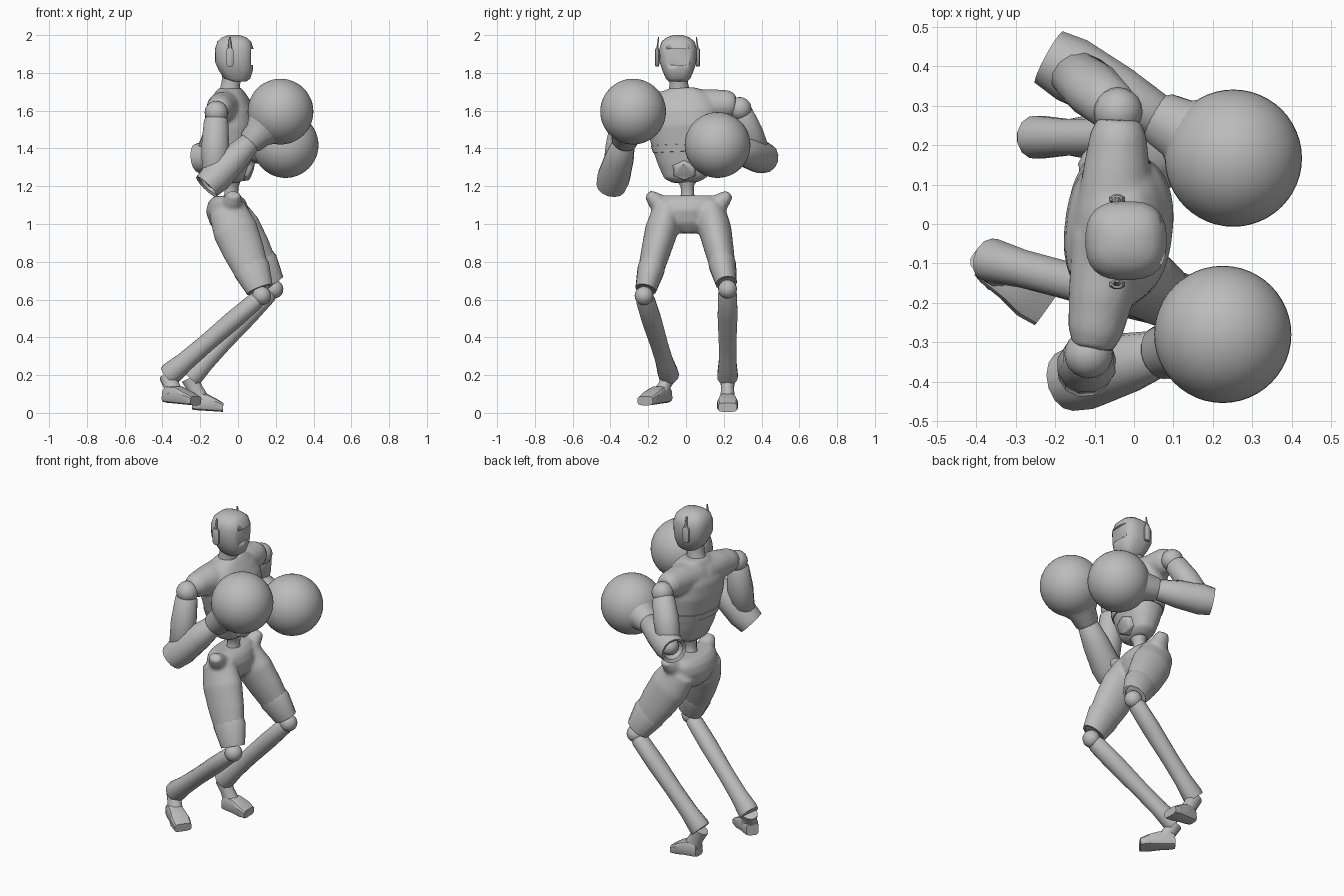
import bpy, bmesh
from math import cos, sin, pi, copysign
from mathutils import Vector

cube = bpy.data.objects.get("Cube")
if cube:
    bpy.data.objects.remove(cube)

grey = bpy.data.materials.new("plain grey")
grey.use_nodes = True
tone = (0.5, 0.5, 0.5, 1)
grey.diffuse_color = tone
grey.node_tree.nodes["Principled BSDF"].inputs["Base Color"].default_value = tone


def finish(name, bm, angle=0.7):
    bmesh.ops.recalc_face_normals(bm, faces=bm.faces)
    mesh = bpy.data.meshes.new(name)
    bm.to_mesh(mesh)
    bm.free()
    obj = bpy.data.objects.new(name, mesh)
    bpy.context.collection.objects.link(obj)
    mesh.materials.append(grey)
    bpy.ops.object.select_all(action='DESELECT')
    obj.select_set(True)
    bpy.context.view_layer.objects.active = obj
    bpy.ops.object.shade_smooth_by_angle(angle=angle)
    return obj


def add_loft(bm, start, end, rings, front=(1, 0, 0), sides=16, square=1.0):
    """Rings are (position along axis, half width, half depth, forward shift)."""
    start, axis = Vector(start), Vector(end) - Vector(start)
    d = axis.normalized()
    f = Vector(front)
    f = (f - d * f.dot(d)).normalized()
    side = d.cross(f)
    loops = []
    for t, w, h, *shift in rings:
        c = start + axis * t + f * (shift[0] if shift else 0)
        loop = []
        for i in range(sides):
            a = 2 * pi * (i + 0.5) / sides
            u, v = (copysign(abs(k) ** square, k) for k in (cos(a), sin(a)))
            loop.append(bm.verts.new(c + side * u * w + f * v * h))
        loops.append(loop)
    for a, b in zip(loops, loops[1:]):
        for i in range(sides):
            j = (i + 1) % sides
            bm.faces.new((a[i], a[j], b[j], b[i]))
    bm.faces.new(loops[0])
    bm.faces.new(loops[-1])


def loft(name, start, end, rings, angle=0.7, **options):
    bm = bmesh.new()
    add_loft(bm, start, end, rings, **options)
    return finish(name, bm, angle)


def ball(name, centre, radius, segments=32):
    bm = bmesh.new()
    bmesh.ops.create_uvsphere(bm, u_segments=segments, v_segments=segments // 2, radius=radius)
    bmesh.ops.translate(bm, vec=centre, verts=bm.verts)
    return finish(name, bm)


def box(name, centre, size):
    bm = bmesh.new()
    bmesh.ops.create_cube(bm, size=1)
    bmesh.ops.scale(bm, vec=size, verts=bm.verts)
    bmesh.ops.translate(bm, vec=centre, verts=bm.verts)
    return finish(name, bm)


def fuse(obj, voxel, rounds):
    """Blend overlapping volumes into one skin."""
    remesh = obj.modifiers.new("Fuse", 'REMESH')
    remesh.mode = 'VOXEL'
    remesh.voxel_size = voxel
    remesh.use_smooth_shade = True
    smooth = obj.modifiers.new("Soften", 'SMOOTH')
    smooth.iterations = rounds


# Head with a recessed visor
head = loft("head", (-0.02, -0.042, 1.755), (-0.02, -0.042, 2.0), [
    (0, .05, .045, .02), (.06, .065, .07, .015), (.25, .085, .092, .008), (.42, .098, .102, 0),
    (.7, .1, .103, 0), (.86, .088, .09, 0), (.95, .06, .066, 0), (1, .025, .03, 0)],
    sides=28, square=.75)
visor_cutter = box("visor_cutter", (.115, -.042, 1.885), (.09, .15, .085))
visor_cutter.hide_render = True
visor_cutter.hide_viewport = True
visor = head.modifiers.new("Visor", 'BOOLEAN')
visor.object = visor_cutter
visor.solver = 'EXACT'
loft("neck", (-.05, -.035, 1.66), (-.03, -.04, 1.8), [
    (0, .07, .075), (.3, .056, .055), (.6, .05, .05), (1, .05, .055)])

# Ear pods and antennas
for label, side in (("left", 1), ("right", -1)):
    y = -.045 + side * .108
    loft(label + "_ear", (-.043, y, 1.835), (-.043, y, 1.93), [
        (0, .01, .014), (.12, .013, .022), (.88, .013, .022), (1, .01, .014)], sides=8)
    loft(label + "_antenna", (-.043, y, 1.92), (-.043, y - side * .008, 1.99),
         [(0, .007, .012), (1, .003, .005)], sides=6)

# Chest and shoulder yoke blended together
facing = (1, -.11, 0)
base, top = (-.03, 0, 1.22), (-.045, -.02, 1.72)
bm = bmesh.new()
add_loft(bm, base, top, [
    (0, .07, .045), (.05, .115, .075), (.2, .145, .1), (.4, .175, .122), (.6, .195, .138),
    (.76, .195, .13), (.88, .17, .1), (.96, .12, .075), (1, .07, .06)],
    front=facing, sides=32, square=.85)
add_loft(bm, (-.05, .02, 1.625), (-.038, .265, 1.635),
         [(0, .09, .1), (.5, .085, .085), (.85, .075, .072), (1, .055, .055)])
add_loft(bm, (-.06, -.04, 1.62), (-.105, -.315, 1.61),
         [(0, .09, .1), (.5, .085, .085), (.85, .07, .07), (1, .05, .052)])
fuse(finish("chest", bm), .011, 4)
loft("rib_band", base, top, [
    (.32, .15, .1), (.325, .168, .119), (.4, .178, .126), (.405, .16, .11)],
    front=facing, sides=32, square=.85)
loft("belly_plate", (.045, -.008, 1.285), (.074, -.011, 1.275), [
    (0, .07, .06), (.8, .06, .05), (1, .05, .042)], front=(0, 0, 1), sides=6)
loft("spine", (-.04, .01, 1.09), (-.03, .005, 1.25),
     [(0, .06, .055), (.45, .034, .036), (.7, .036, .038), (1, .07, .05)])

# Hips, with both thighs blended in
knees = {"left": Vector((.19, .22, .655)), "right": Vector((.125, -.222, .62))}
ankles = {"left": Vector((-.255, .22, .185)), "right": Vector((-.37, -.09, .195))}
bm = bmesh.new()
add_loft(bm, (-.05, .015, .95), (-.06, .015, 1.15), [
    (0, .05, .05), (.25, .13, .095), (.6, .18, .115), (.85, .18, .1), (1, .15, .07)], sides=24)
for label, side in (("left", 1), ("right", -1)):
    hip = Vector((-.06, .015 + side * .115, 1.08))
    add_loft(bm, hip, knees[label], [
        (0, .075, .1), (.25, .088, .12), (.5, .078, .11), (.75, .066, .09), (.92, .056, .07)],
        sides=20)
    # Flared hip point
    add_loft(bm, (-.04, .015 + side * .13, 1.08), (-.02, .015 + side * .215, 1.16),
             [(0, .06, .06), (.6, .045, .05), (1, .025, .035)])
fuse(finish("hips_and_thighs", bm), .011, 6)

for label, side in (("left", 1), ("right", -1)):
    knee, ankle = knees[label], ankles[label]
    hip = Vector((-.06, .015 + side * .115, 1.08))
    # Thigh armour above the knee
    loft(label + "_thigh_guard", hip, knee, [
        (.64, .068, .095, .004), (.7, .074, .1, .004), (.93, .057, .074, .004), (.93, .045, .06, .004),
        (.86, .04, .05)], sides=12)
    ball(label + "_knee", knee, .05, 20)
    # Shin with a flared lower cuff
    loft(label + "_shin", knee, ankle, [
        (.02, .04, .035), (.07, .052, .046), (.3, .054, .05), (.6, .048, .048),
        (.82, .048, .052), (.97, .056, .062), (1, .054, .058)], sides=12)


# Feet
def foot(label, heel, toe, ankle):
    heel, toe = Vector(heel), Vector(toe)
    loft(label + "_foot", heel, toe, [
        (0, .036, .035, .038), (.12, .042, .046, .046), (.45, .046, .046, .046),
        (.75, .056, .035, .035), (1, .05, .024, .024)],
        front=(0, 0, 1), sides=12, square=.5, angle=.5)
    loft(label + "_ankle", heel.lerp(toe, .3) + Vector((0, 0, .05)), ankle,
         [(0, .042, .05), (.5, .035, .042), (1, .04, .048)], sides=12)


foot("left", (-.245, .22, .015), (-.08, .22, .005), ankles["left"])
foot("right", (-.385, -.1, .055), (-.225, -.215, .04), ankles["right"])


# Arms and gloves
def arm(label, shoulder, elbow, glove):
    shoulder, elbow, glove = Vector(shoulder), Vector(elbow), Vector(glove)
    ball(label + "_shoulder", shoulder, .062, 20)
    loft(label + "_upper_arm", shoulder, elbow, [
        (.06, .045, .05), (.12, .062, .066), (.5, .07, .076), (.85, .064, .07), (.9, .05, .055)],
        sides=12)
    ball(label + "_elbow", elbow, .052, 20)
    # Forearm sleeve, hollow at the elbow
    loft(label + "_forearm", elbow, glove, [
        (.06, .05, .05), (-.1, .06, .06), (-.12, .078, .076), (.02, .088, .086), (.3, .078, .076),
        (.55, .058, .058), (.58, .045, .045)], sides=14)
    loft(label + "_glove_cuff", elbow, glove, [
        (.52, .055, .055), (.55, .068, .068), (.66, .078, .078), (.8, .13, .13)], sides=20)
    ball(label + "_glove", glove, .174, 48)


arm("right", (-.115, -.33, 1.59), (-.125, -.385, 1.24), (.225, -.28, 1.595))
arm("left", (-.04, .285, 1.61), (-.165, .395, 1.355), (.252, .167, 1.418))
